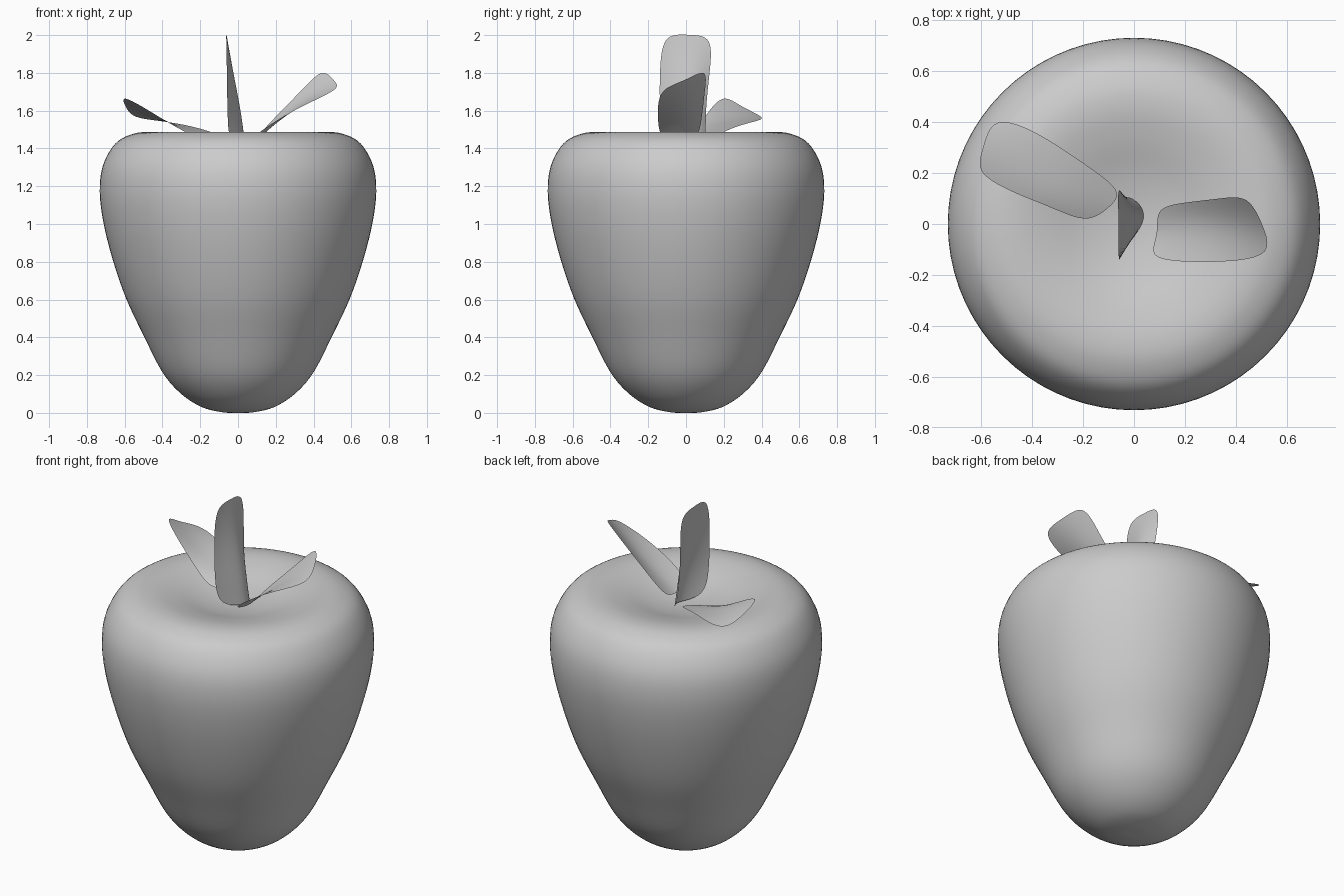
import bpy, bmesh, math
from mathutils import Vector

if "Cube" in bpy.data.objects:
    bpy.data.objects.remove(bpy.data.objects["Cube"])


def smooth_path(pts, steps=5):
    """Catmull-Rom curve through the profile points."""
    p = [Vector(q) for q in pts]
    p = [2 * p[0] - p[1]] + p + [2 * p[-1] - p[-2]]
    out = []
    for a, b, c, d in zip(p, p[1:], p[2:], p[3:]):
        for i in range(steps):
            t = i / steps
            out.append(0.5 * (2 * b + (c - a) * t + (2 * a - 5 * b + 4 * c - d) * t**2
                              + (3 * b - a - 3 * c + d) * t**3))
    return out + [p[-2]]


def finish(name, bm):
    mesh = bpy.data.meshes.new(name)
    bm.to_mesh(mesh)
    bm.free()
    for f in mesh.polygons:
        f.use_smooth = True
    obj = bpy.data.objects.new(name, mesh)
    bpy.context.collection.objects.link(obj)
    return obj


def lathe(name, profile, sides=72):
    bm = bmesh.new()
    rings = []
    for r, z in smooth_path(profile):
        if r < 1e-4:
            rings.append([bm.verts.new((0, 0, z))] * sides)
        else:
            rings.append([bm.verts.new((r * math.cos(a), r * math.sin(a), z))
                          for a in (math.tau * i / sides for i in range(sides))])
    for lo, hi in zip(rings, rings[1:]):
        for i in range(sides):
            j = (i + 1) % sides
            bm.faces.new(dict.fromkeys((lo[i], lo[j], hi[j], hi[i])))
    bmesh.ops.recalc_face_normals(bm, faces=bm.faces)
    return finish(name, bm)


def leaf(name, rows):
    """Each row is edge, midrib, edge; rows run from base to tip."""
    bm = bmesh.new()
    grid = [[bm.verts.new(p) for p in row] for row in rows]
    for a, b in zip(grid, grid[1:]):
        for i in range(2):
            bm.faces.new((a[i], a[i + 1], b[i + 1], b[i]))
    obj = finish(name, bm)
    sub = obj.modifiers.new("smooth", 'SUBSURF')
    sub.levels = sub.render_levels = 3
    return obj


# Fruit body with a shallow dimple on top
lathe("fruit_body", [
    (0, 0), (0.08, 0.003), (0.19, 0.03), (0.30, 0.10), (0.40, 0.215), (0.50, 0.41),
    (0.59, 0.60), (0.66, 0.80), (0.711, 1.0), (0.732, 1.17), (0.715, 1.31),
    (0.65, 1.425), (0.56, 1.476), (0.46, 1.487), (0.34, 1.467), (0.2, 1.428),
    (0.09, 1.408), (0, 1.402)])

# Upright centre leaf
leaf("leaf_centre", [
    [(-0.05, -0.11, 1.41), (0.07, 0.03, 1.41), (-0.01, 0.11, 1.41)],
    [(-0.055, -0.14, 1.58), (0.05, 0.03, 1.58), (-0.03, 0.10, 1.58)],
    [(-0.06, -0.14, 1.80), (-0.01, 0.02, 1.80), (-0.05, 0.125, 1.80)],
    [(-0.06, -0.125, 2.01), (-0.06, 0.01, 2.0), (-0.065, 0.145, 2.0)]])

# Right leaf, rising towards +x
leaf("leaf_right", [
    [(0.05, -0.135, 1.44), (0.10, -0.04, 1.43), (0.08, 0.065, 1.44)],
    [(0.20, -0.15, 1.55), (0.21, 0.0, 1.53), (0.20, 0.085, 1.57)],
    [(0.37, -0.15, 1.64), (0.36, 0.0, 1.65), (0.34, 0.10, 1.71)],
    [(0.55, -0.125, 1.72), (0.505, 0.0, 1.76), (0.45, 0.115, 1.83)]])

# Left leaf, lying low towards the back
leaf("leaf_left", [
    [(-0.18, 0.0, 1.44), (-0.09, 0.07, 1.45), (-0.04, 0.13, 1.45)],
    [(-0.31, 0.06, 1.50), (-0.25, 0.14, 1.50), (-0.20, 0.24, 1.51)],
    [(-0.47, 0.12, 1.60), (-0.43, 0.24, 1.55), (-0.39, 0.37, 1.545)],
    [(-0.625, 0.20, 1.69), (-0.595, 0.29, 1.62), (-0.56, 0.43, 1.56)]])
